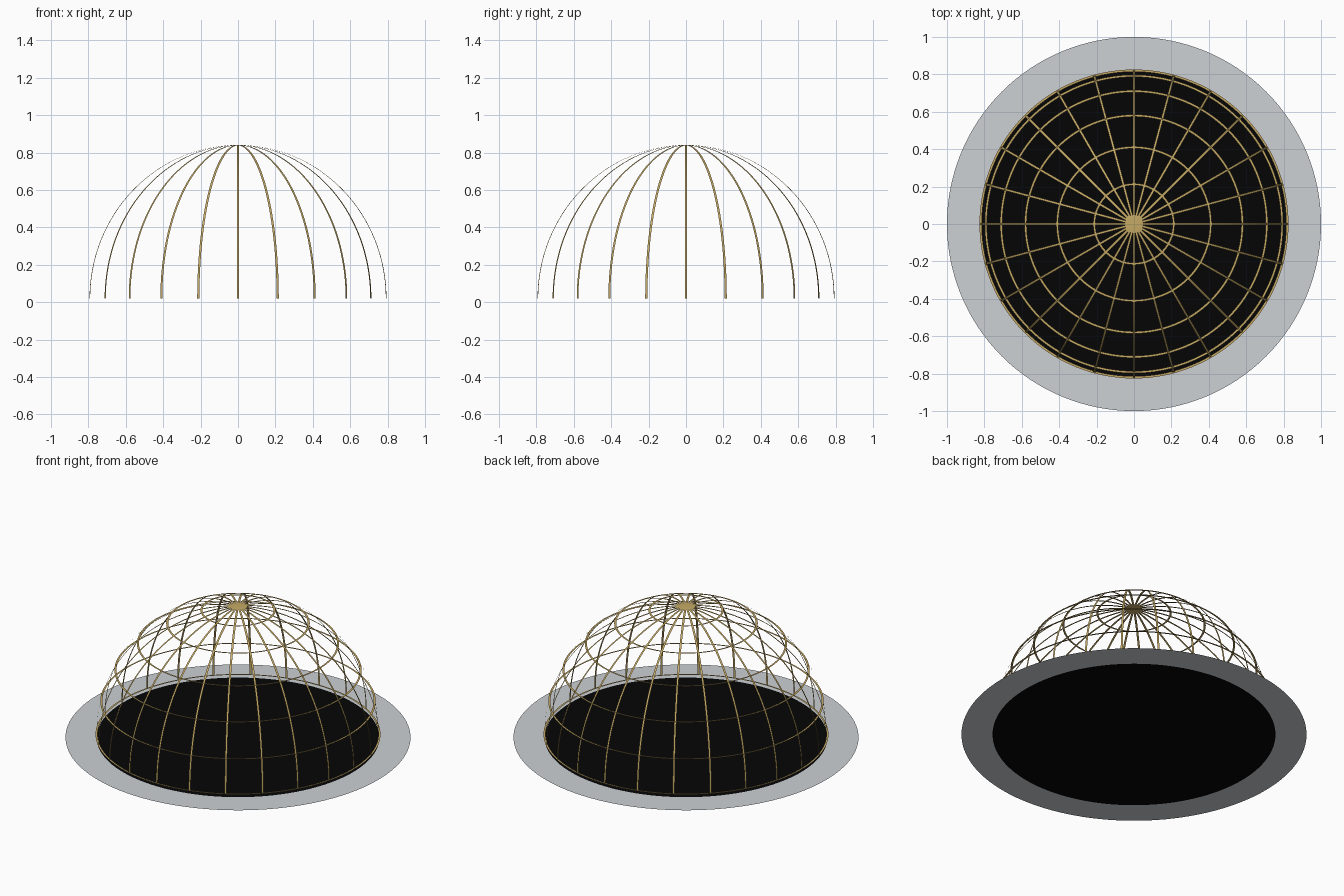
import bpy, bmesh, math

if "Cube" in bpy.data.objects:
    bpy.data.objects.remove(bpy.data.objects["Cube"])

R, Z0, W = 0.82, 0.02, 0.012   # dome radius, dome base height, strip width
SEG = 128


def material(name, rgb):
    m = bpy.data.materials.new(name)
    m.diffuse_color = (*rgb, 1)
    m.use_nodes = True
    m.node_tree.nodes["Principled BSDF"].inputs["Base Color"].default_value = m.diffuse_color
    return m


GREY = material("pale grey", (0.61, 0.64, 0.665))
BLACK = material("black", (0.0016, 0.0016, 0.0016))
GOLD = material("dull gold", (0.56, 0.40, 0.13))


def finish(name, bm, mat):
    bmesh.ops.recalc_face_normals(bm, faces=bm.faces)
    for f in bm.faces:
        if f.normal.z < 0:
            f.normal_flip()
    me = bpy.data.meshes.new(name)
    bm.to_mesh(me)
    bm.free()
    me.materials.append(mat)
    ob = bpy.data.objects.new(name, me)
    bpy.context.collection.objects.link(ob)
    return ob


def strip(bm, pairs, closed=False):
    """Flat ribbon of quads through pairs of left and right points."""
    rows = [(bm.verts.new(a), bm.verts.new(b)) for a, b in pairs]
    nxt = rows[1:] + rows[:1] if closed else rows[1:]
    for (a, b), (c, d) in zip(rows, nxt):
        bm.faces.new((a, b, d, c))


def annulus(bm, r1, r2, z):
    pts = []
    for i in range(SEG):
        t = 2 * math.pi * i / SEG
        c, s = math.cos(t), math.sin(t)
        pts.append(((r1 * c, r1 * s, z), (r2 * c, r2 * s, z)))
    strip(bm, pts, True)


# Flat base: grey rim around a black floor
bm = bmesh.new()
annulus(bm, R, 1.0, 0)
finish("base_rim", bm, GREY)

bm = bmesh.new()
bmesh.ops.create_circle(bm, cap_ends=True, segments=SEG, radius=R)
finish("floor_disc", bm, BLACK)

# Latitude rings: flat horizontal bands every 15 degrees
bm = bmesh.new()
for k in range(6):
    a = math.radians(15 * k)
    r = R * math.cos(a)
    annulus(bm, r - W / 2, r + W / 2, Z0 + R * math.sin(a))
finish("latitude_rings", bm, GOLD)

# Meridian ribs: ribbons lying on the dome, 12 half hoops make 24 ribs
bm = bmesh.new()
for k in range(12):
    t = math.pi * k / 12
    c, s = math.cos(t), math.sin(t)
    pts = []
    for i in range(65):
        a = math.pi * i / 64
        x, z = R * math.cos(a), Z0 + R * math.sin(a)
        pts.append(tuple((x * c - y * s, x * s + y * c, z) for y in (-W / 2, W / 2)))
    strip(bm, pts)
finish("meridian_ribs", bm, GOLD)
